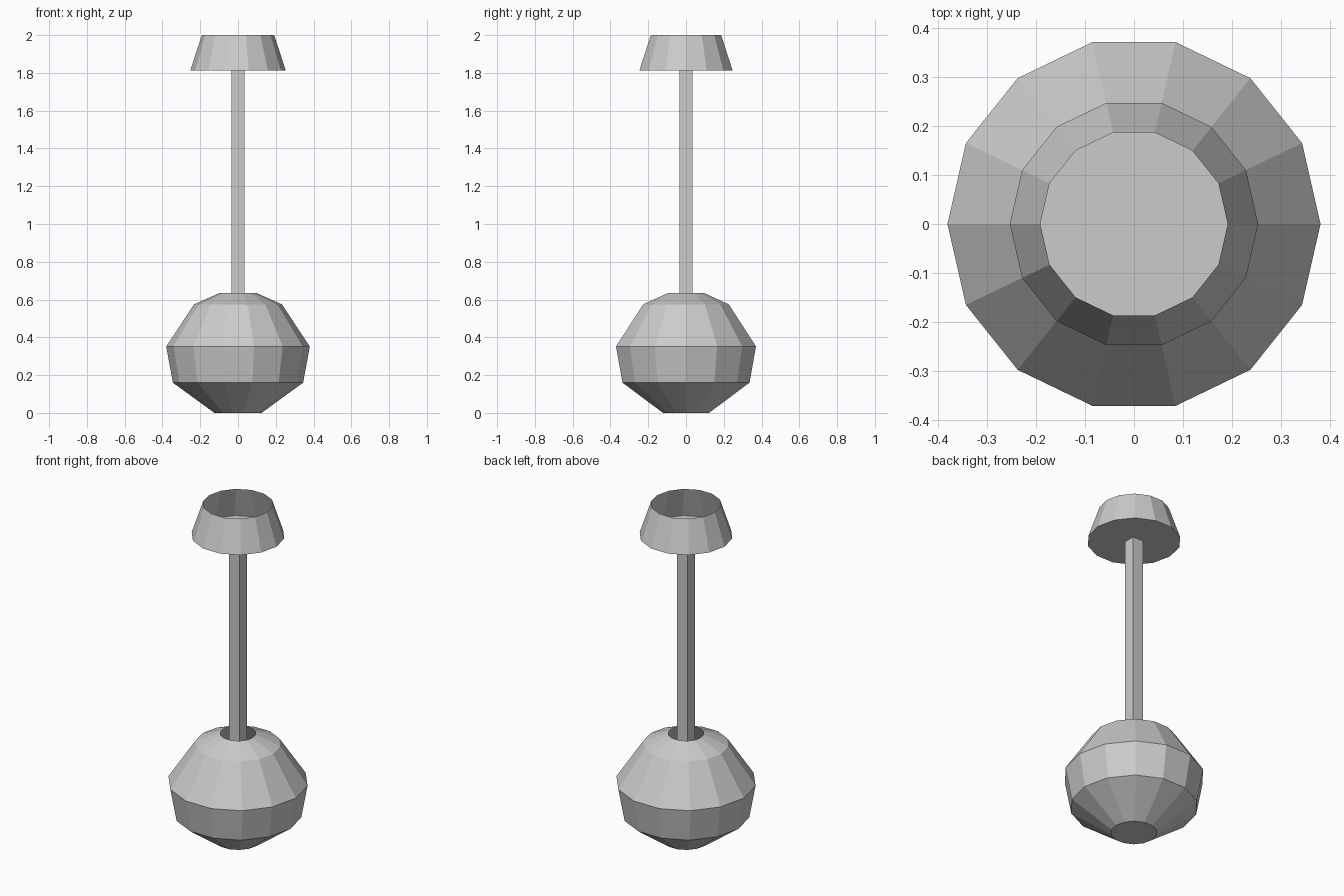
import bpy
import bmesh
from math import cos, sin, tau

cube = bpy.data.objects.get("Cube")
if cube:
    bpy.data.objects.remove(cube, do_unlink=True)

SIDES = 14

grey = bpy.data.materials.new("light_grey")
grey.use_nodes = True
colour = (0.6, 0.6, 0.6, 1)
grey.diffuse_color = colour
grey.node_tree.nodes["Principled BSDF"].inputs["Base Color"].default_value = colour


def add_object(name, bm):
    bmesh.ops.recalc_face_normals(bm, faces=bm.faces)
    mesh = bpy.data.meshes.new(name)
    bm.to_mesh(mesh)
    bm.free()
    mesh.materials.append(grey)
    obj = bpy.data.objects.new(name, mesh)
    bpy.context.collection.objects.link(obj)
    return obj


def open_vessel(name, profile):
    """Faceted thin shell with a closed floor and an open top; profile is (radius, z)."""
    bm = bmesh.new()
    rings = [[bm.verts.new((r * cos(tau * i / SIDES), r * sin(tau * i / SIDES), z))
              for i in range(SIDES)] for r, z in profile]
    bm.faces.new(rings[0][::-1])
    for low, high in zip(rings, rings[1:]):
        for i in range(SIDES):
            j = (i + 1) % SIDES
            bm.faces.new((low[i], low[j], high[j], high[i]))
    return add_object(name, bm)


# Round hollow base
open_vessel("bulb_base", [(0.125, 0), (0.345, 0.16), (0.38, 0.352), (0.232, 0.575), (0.097, 0.635)])

# Tapered cup on top
open_vessel("top_cup", [(0.253, 1.813), (0.191, 2.0)])

# Square stem from the base floor to the cup
bm = bmesh.new()
bmesh.ops.create_cube(bm, size=1)
bmesh.ops.scale(bm, vec=(0.07, 0.07, 1.81), verts=bm.verts)
bmesh.ops.translate(bm, vec=(0, 0, 0.907), verts=bm.verts)
add_object("stem", bm)
